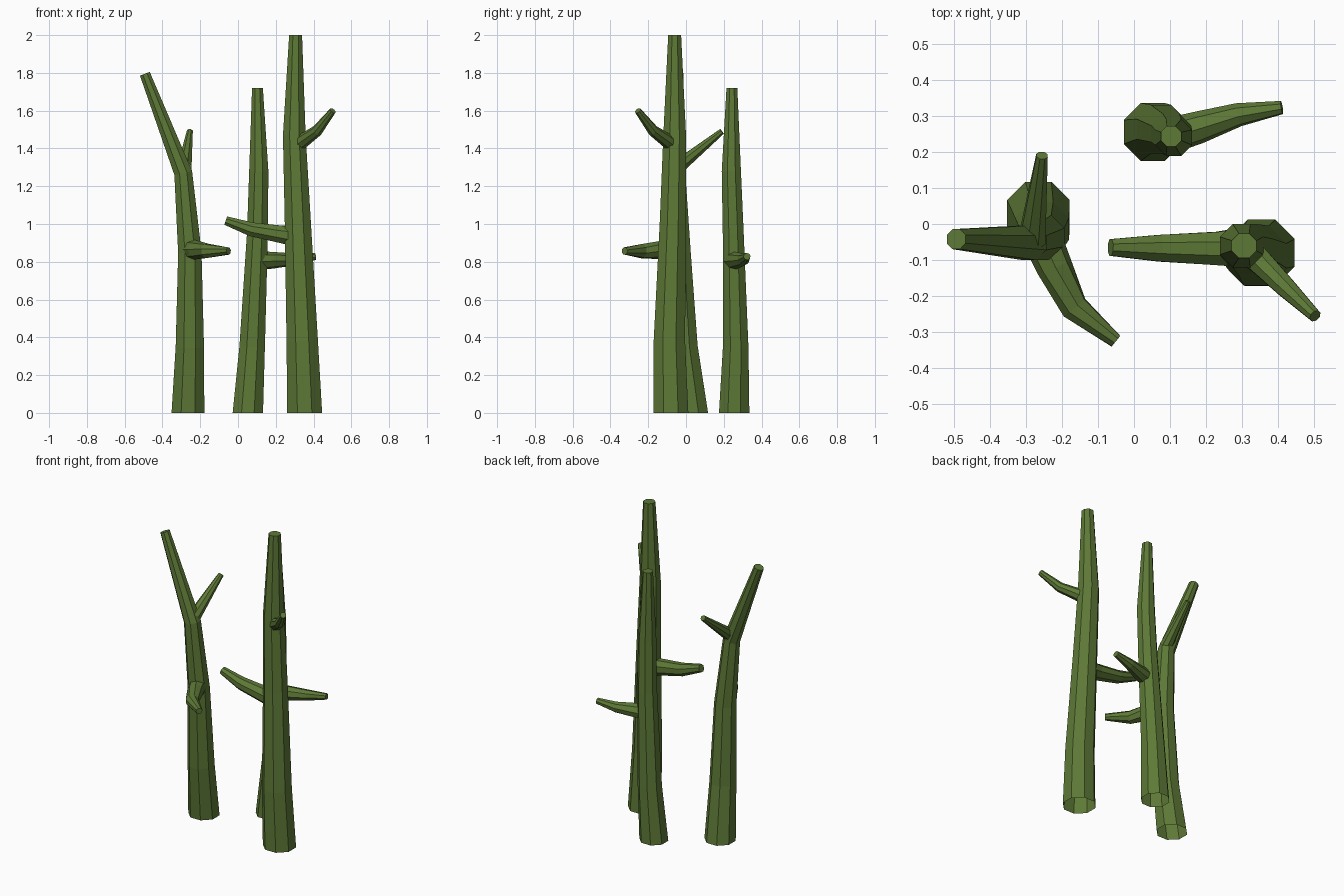
import bpy, bmesh, math
from mathutils import Vector

green = bpy.data.materials.new("moss_green")
green.diffuse_color = (0.11, 0.19, 0.037, 1)


def limb(name, rings, sides, grounded=False):
    """Tapered faceted tube through (x, y, z, radius) rings, capped at the tip."""
    bm = bmesh.new()
    pts = [Vector(r[:3]) for r in rings]
    loops = []
    for i, p in enumerate(pts):
        before = (p - pts[i - 1]).normalized() if i else Vector()
        after = (pts[i + 1] - p).normalized() if i + 1 < len(pts) else Vector()
        tangent = before + after
        if grounded and i == 0:
            tangent = Vector((0, 0, 1))
        q = Vector((0, 0, 1)).rotation_difference(tangent.normalized())
        loop = []
        for k in range(sides):
            a = 2 * math.pi * (k + 0.5) / sides
            loop.append(bm.verts.new(p + q @ (Vector((math.cos(a), math.sin(a), 0)) * rings[i][3])))
        loops.append(loop)
    for low, high in zip(loops, loops[1:]):
        for k in range(sides):
            n = (k + 1) % sides
            bm.faces.new((low[k], low[n], high[n], high[k]))
    bm.faces.new(loops[-1])
    mesh = bpy.data.meshes.new(name)
    bm.to_mesh(mesh)
    bm.free()
    mesh.materials.append(green)
    obj = bpy.data.objects.new(name, mesh)
    bpy.context.collection.objects.link(obj)


# Trunks, open at the ground
limb("left_trunk", [(-0.265, 0.03, 0, 0.094), (-0.255, -0.013, 0.35, 0.081),
                    (-0.255, -0.037, 0.85, 0.067), (-0.29, -0.052, 1.27, 0.052),
                    (-0.493, -0.042, 1.795, 0.03)], 8, True)
limb("back_trunk", [(0.052, 0.255, 0, 0.087), (0.075, 0.263, 0.35, 0.073),
                    (0.103, 0.25, 0.95, 0.06), (0.110, 0.24, 1.28, 0.055),
                    (0.103, 0.243, 1.72, 0.031)], 8, True)
limb("right_trunk", [(0.353, -0.08, 0, 0.1), (0.34, -0.088, 0.38, 0.09),
                     (0.317, -0.07, 1.0, 0.075), (0.298, -0.06, 1.47, 0.065),
                     (0.305, -0.06, 2.0, 0.037)], 8, True)

# Branches, starting inside their trunks
limb("left_low_branch", [(-0.255, -0.04, 0.865, 0.055), (-0.22, -0.12, 0.863, 0.05),
                         (-0.165, -0.232, 0.857, 0.04), (-0.05, -0.325, 0.857, 0.02)], 8)
limb("left_high_branch", [(-0.283, -0.045, 1.30, 0.04), (-0.255, 0.19, 1.49, 0.017)], 8)
limb("back_branch", [(0.10, 0.245, 0.805, 0.05), (0.18, 0.268, 0.808, 0.045),
                     (0.29, 0.303, 0.812, 0.033), (0.41, 0.323, 0.828, 0.019)], 8)
limb("right_low_branch", [(0.31, -0.065, 0.935, 0.06), (0.23, -0.068, 0.945, 0.05),
                          (0.07, -0.067, 0.972, 0.04), (-0.065, -0.065, 1.018, 0.025)], 8)
limb("right_high_branch", [(0.305, -0.065, 1.415, 0.042), (0.35, -0.105, 1.445, 0.037),
                           (0.42, -0.175, 1.495, 0.03), (0.502, -0.255, 1.6, 0.018)], 8)
